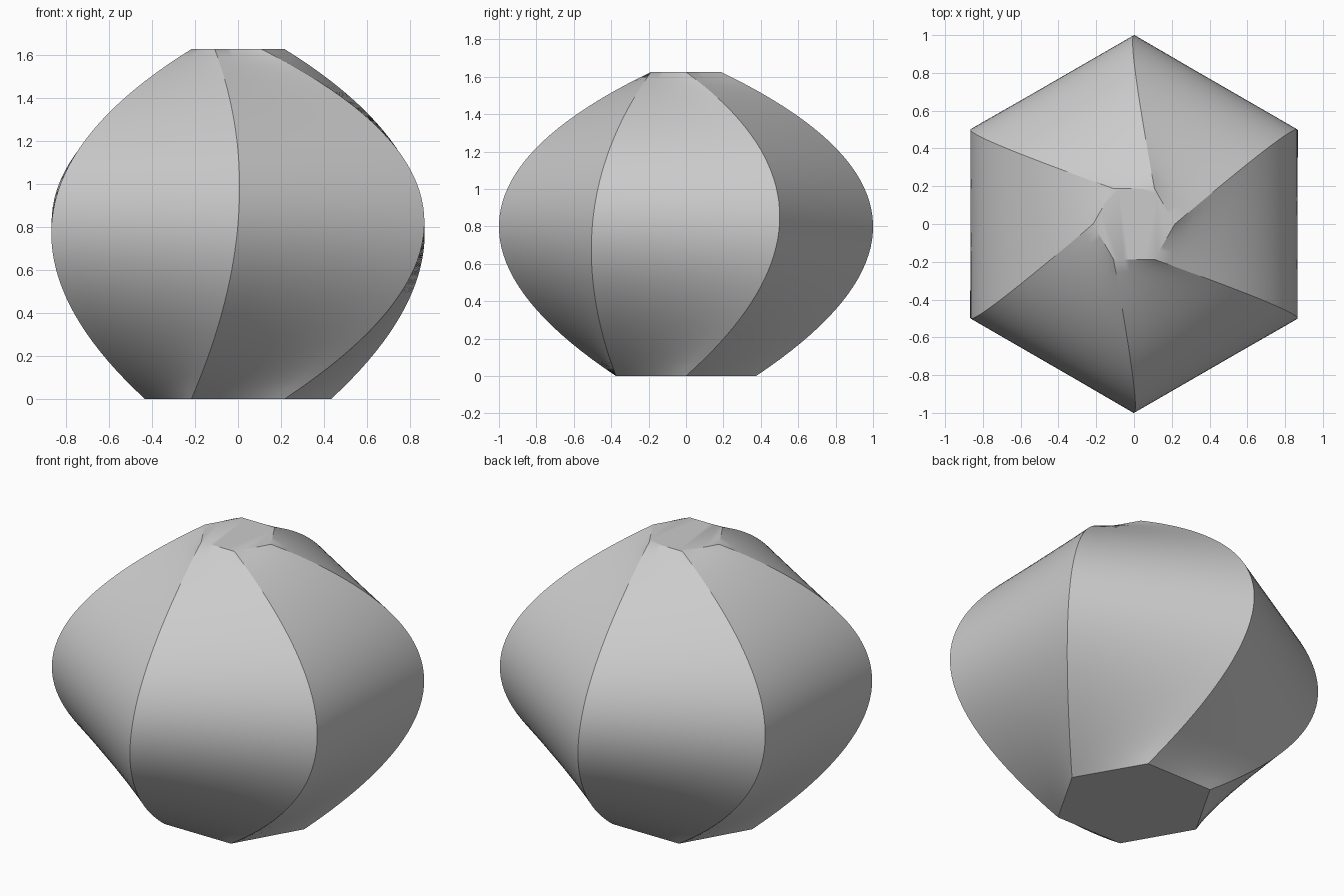
import bpy, bmesh, math
from mathutils import Vector

cube = bpy.data.objects.get("Cube")
if cube:
    bpy.data.objects.remove(cube, do_unlink=True)

ROWS, COLS, SIDES = 40, 8, 6
HEIGHT = 1.625


def corner(radius, degrees, z):
    a = math.radians(degrees)
    return Vector((radius * math.cos(a), radius * math.sin(a), z))


# Three hexagon sections: bottom, turned middle, top
low = corner(0.433, 0, 0)
mid = corner(1, 30, HEIGHT / 2)
high = corner(0.2165, 0, HEIGHT)
t_mid = (mid - low).length / ((mid - low).length + (high - mid).length)


def rib(t):
    """Quadratic curve through the three section corners."""
    return (low * ((t - t_mid) * (t - 1) / t_mid)
            + mid * (t * (t - 1) / (t_mid * (t_mid - 1)))
            + high * (t * (t - t_mid) / (1 - t_mid)))


def turned(p, side):
    a = math.tau * side / SIDES
    c, s = math.cos(a), math.sin(a)
    return Vector((p.x * c - p.y * s, p.x * s + p.y * c, p.z))


# Lofted walls: every level is a straight-sided hexagon
bm = bmesh.new()
rings = []
for r in range(ROWS + 1):
    p = rib(r / ROWS)
    ring = []
    for side in range(SIDES):
        a, b = turned(p, side), turned(p, side + 1)
        ring += [bm.verts.new(a.lerp(b, c / COLS)) for c in range(COLS)]
    rings.append(ring)
for lower, upper in zip(rings, rings[1:]):
    for i in range(len(lower)):
        j = (i + 1) % len(lower)
        bm.faces.new((lower[i], lower[j], upper[j], upper[i]))

# Flat caps
bm.faces.new(rings[0][::-1])
bm.faces.new(rings[-1])

mesh = bpy.data.meshes.new("twisted_body")
bm.to_mesh(mesh)
bm.free()
body = bpy.data.objects.new("twisted_body", mesh)
bpy.context.collection.objects.link(body)

# Single grey material
grey = bpy.data.materials.new("light_grey")
grey.use_nodes = True
colour = (0.6, 0.6, 0.6, 1)
grey.diffuse_color = colour
grey.node_tree.nodes["Principled BSDF"].inputs["Base Color"].default_value = colour
mesh.materials.append(grey)

bpy.ops.object.select_all(action='DESELECT')
body.select_set(True)
bpy.context.view_layer.objects.active = body
bpy.ops.object.shade_smooth_by_angle(angle=math.radians(30))
